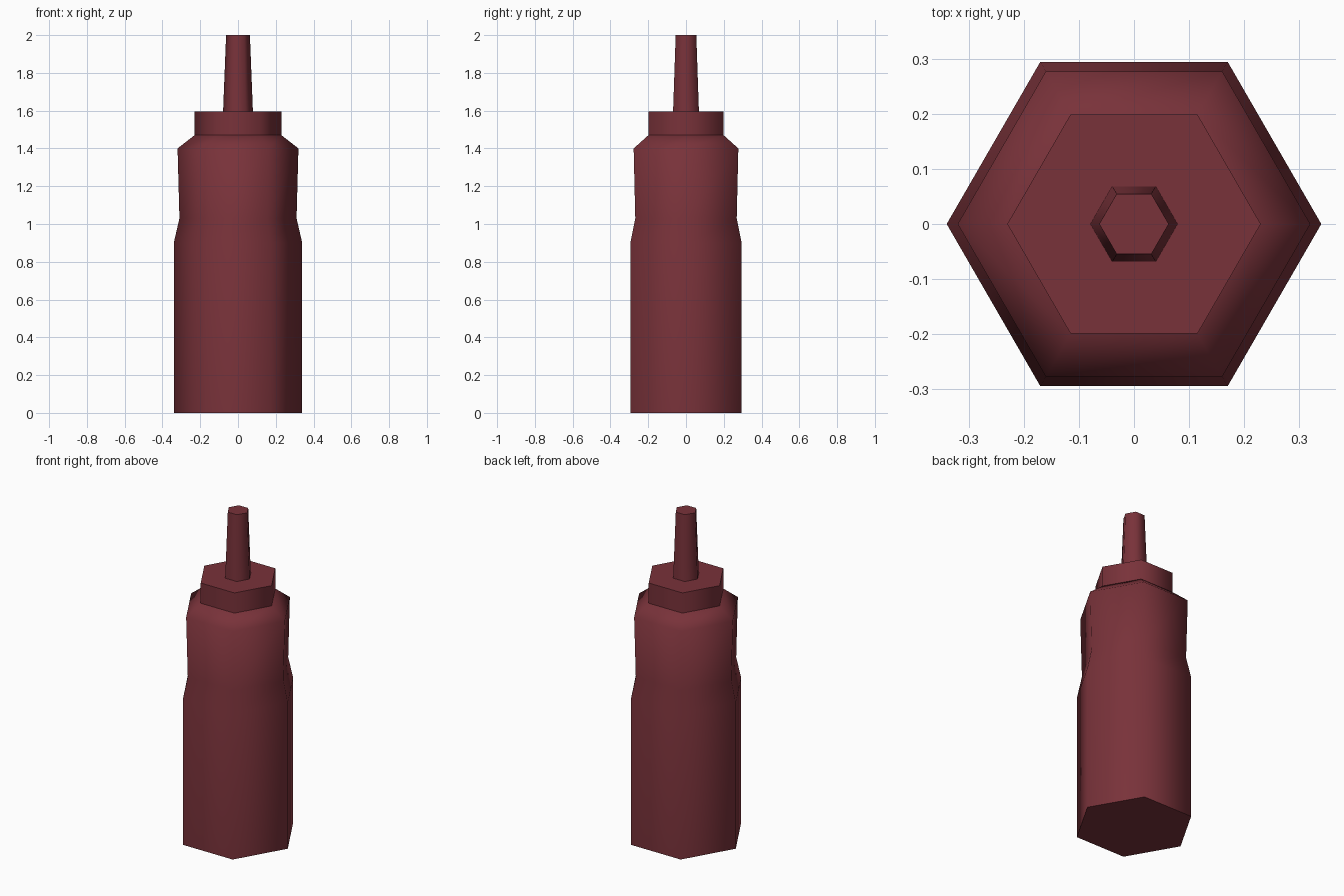
import bpy, bmesh, math

if "Cube" in bpy.data.objects:
    bpy.data.objects.remove(bpy.data.objects["Cube"])

red = bpy.data.materials.new("dark_red")
red.diffuse_color = (0.19, 0.032, 0.042, 1)
red.use_nodes = True
red.node_tree.nodes["Principled BSDF"].inputs["Base Color"].default_value = red.diffuse_color


def hex_lathe(name, profile):
    """Six-sided closed solid from (radius, height) rings, corners on the x axis."""
    bm = bmesh.new()
    rings = [[bm.verts.new((r * math.cos(i * math.pi / 3), r * math.sin(i * math.pi / 3), z))
              for i in range(6)] for r, z in profile]
    for low, high in zip(rings, rings[1:]):
        for i in range(6):
            j = (i + 1) % 6
            bm.faces.new((low[i], low[j], high[j], high[i]))
    bm.faces.new(rings[0][::-1])
    bm.faces.new(rings[-1])
    mesh = bpy.data.meshes.new(name)
    bm.to_mesh(mesh)
    bm.free()
    mesh.materials.append(red)
    obj = bpy.data.objects.new(name, mesh)
    bpy.context.collection.objects.link(obj)
    # smooth the 60 degree corners, keep the end caps crisp
    bpy.ops.object.select_all(action='DESELECT')
    obj.select_set(True)
    bpy.context.view_layer.objects.active = obj
    bpy.ops.object.shade_smooth_by_angle(angle=math.radians(65))


# Squeeze body with grip waist and sloped shoulder
hex_lathe("bottle_body", [(0.34, 0), (0.34, 0.90), (0.31, 1.03), (0.32, 1.40), (0.23, 1.47)])
# Screw cap
hex_lathe("cap", [(0.23, 1.47), (0.23, 1.595)])
# Tapered nozzle
hex_lathe("nozzle", [(0.079, 1.595), (0.063, 2.0)])
